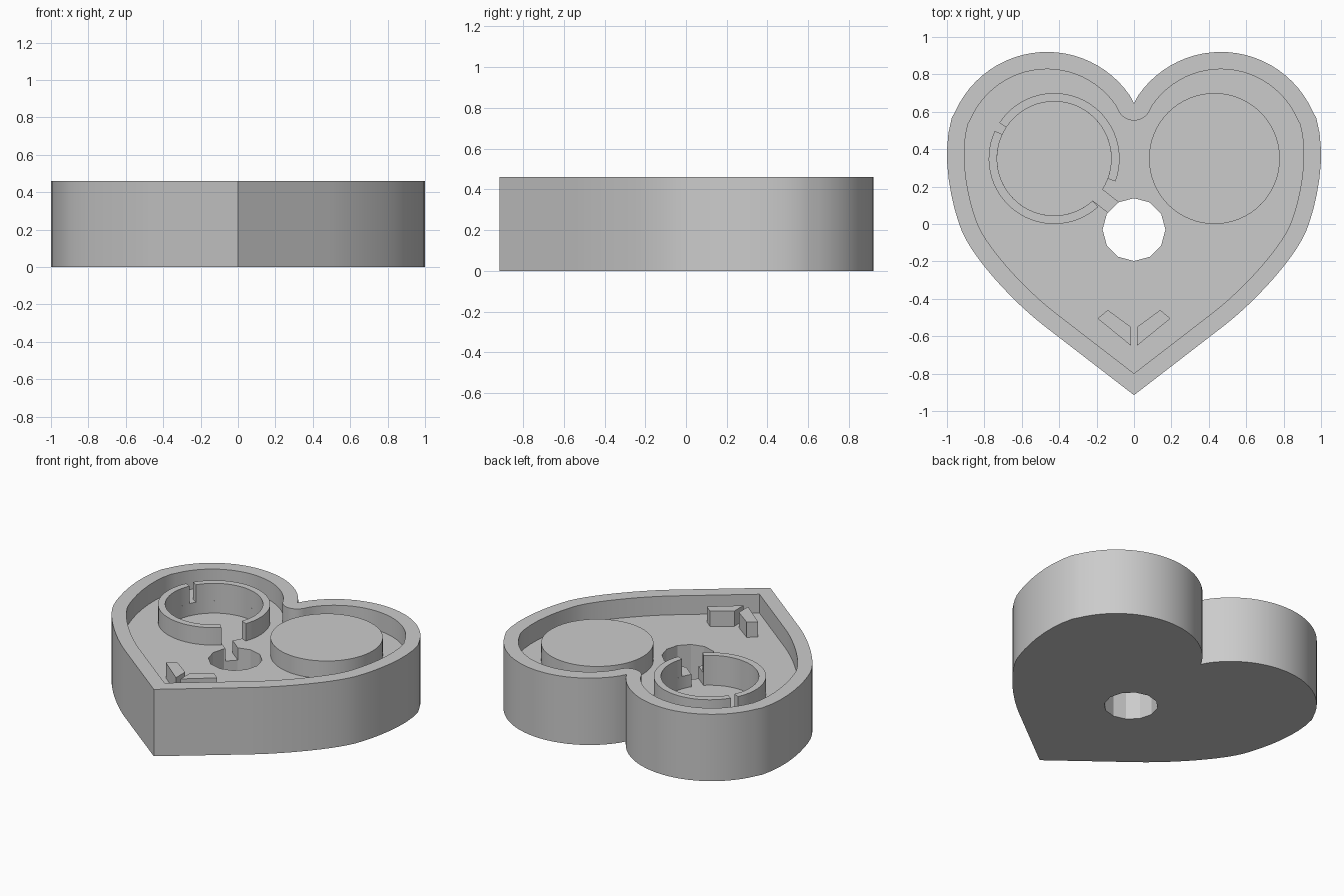
import bpy, bmesh, math
from mathutils import Vector
from mathutils.geometry import interpolate_bezier

HEIGHT, FLOOR, POCKET, PART_TOP = 0.46, 0.33, 0.245, 0.45
WALL = 0.092
RING, DISC, HOLE = (-0.427, 0.35), (0.43, 0.35), (0, -0.03)

old = bpy.data.objects.get("Cube")
if old:
    bpy.data.objects.remove(old, do_unlink=True)

grey = bpy.data.materials.new("plain grey")
grey.use_nodes = True
grey.diffuse_color = (0.6, 0.6, 0.6, 1)
grey.node_tree.nodes["Principled BSDF"].inputs["Base Color"].default_value = grey.diffuse_color


def prism(name, outline, z0, z1):
    """Extrude a closed 2D outline from z0 to z1."""
    bm = bmesh.new()
    base = bm.faces.new([bm.verts.new((p[0], p[1], z0)) for p in outline])
    top = bmesh.ops.extrude_face_region(bm, geom=[base])["geom"]
    bmesh.ops.translate(bm, vec=(0, 0, z1 - z0),
                        verts=[v for v in top if isinstance(v, bmesh.types.BMVert)])
    bmesh.ops.recalc_face_normals(bm, faces=bm.faces)
    mesh = bpy.data.meshes.new(name)
    bm.to_mesh(mesh)
    bm.free()
    mesh.materials.append(grey)
    obj = bpy.data.objects.new(name, mesh)
    bpy.context.collection.objects.link(obj)
    return obj


def arc(center, radius, start, end, steps):
    """Points on an arc, angles in degrees, both ends included."""
    angles = [math.radians(start + (end - start) * i / steps) for i in range(steps + 1)]
    return [Vector((center[0] + radius * math.cos(a), center[1] + radius * math.sin(a)))
            for a in angles]


def circle(center, radius, sides):
    return arc(center, radius, 90, 450, sides)[:-1]


def select_only(obj):
    bpy.ops.object.select_all(action='DESELECT')
    obj.select_set(True)
    bpy.context.view_layer.objects.active = obj


def cut(obj, cutter):
    mod = obj.modifiers.new("cut", 'BOOLEAN')
    mod.operation, mod.solver, mod.object = 'DIFFERENCE', 'EXACT', cutter
    select_only(obj)
    bpy.ops.object.modifier_apply(modifier=mod.name)
    bpy.data.objects.remove(cutter, do_unlink=True)


def bezier(a, b, c, d, count):
    pts = interpolate_bezier(*[Vector((*p, 0)) for p in (a, b, c, d)], count)
    return [p.xy for p in pts]


def mirrored(half):
    """Close a half outline whose first and last points lie on x = 0."""
    return half + [Vector((-p.x, p.y)) for p in reversed(half[1:-1])]


# Half heart, from the bottom tip round to the notch
lobe = Vector((0.465, 0.383))
shoulder, notch = Vector((0.975, 0.565)), Vector((0, 0.645))
start = math.degrees(math.atan2(*(shoulder - lobe).yx))
end = math.degrees(math.atan2(*(notch - lobe).yx))
half = [Vector((0, -0.915))]
half += bezier((0.48, -0.545), (0.63, -0.43), (0.85, -0.2), (0.92, -0.04), 12)
half += bezier((0.92, -0.04), (0.975, 0.1), (1.035, 0.36), shoulder, 9)[1:]
half += arc(lobe, 0.537, start, end, 26)[1:-1] + [notch]


# Inner wall line: constant offset, rounded around the notch
def inward(a, b):
    d = (b - a).normalized()
    return Vector((-d.y, d.x))


inner = []
for i, p in enumerate(half[:-1]):
    after = inward(p, half[i + 1])
    before = inward(half[i - 1], p) if i else Vector((-after.x, after.y))
    bisector = (before + after).normalized()
    inner.append(p + bisector * (WALL / bisector.dot(after)))
n = inward(half[-2], notch)
inner += arc(notch, WALL, math.degrees(math.atan2(n.y, n.x)), -90, 6)
inner[0].x = inner[-1].x = 0

# Heart tray with recess, through hole, round pocket and wire channel
tray = prism("heart_tray", mirrored(half), 0, HEIGHT)
cut(tray, prism("recess_cutter", mirrored(inner), FLOOR, 0.6))
cut(tray, prism("hole_cutter", circle(HOLE, 0.168, 12), -0.1, 0.6))
cut(tray, prism("pocket_cutter", circle(RING, 0.305, 64), POCKET, 0.6))
channel = [(-0.21, 0.216), (-0.26, 0.156), (-0.10, 0.031), (-0.04, 0.083)]
cut(tray, prism("channel_cutter", channel, POCKET, 0.6))

# Split ring around the pocket
parts = [tray]
for name, a, b in (("ring_upper", -20.5, 147), ("ring_lower", 155, 312.4)):
    outline = arc(RING, 0.35, a, b, 30) + arc(RING, 0.305, b, a, 30)
    parts.append(prism(name, outline, FLOOR, PART_TOP))

# Raised disc
parts.append(prism("raised_disc", circle(DISC, 0.35, 64), FLOOR, PART_TOP))

# Two angled blocks near the tip
block = [(0.017, -0.65), (0.195, -0.505), (0.14, -0.46), (0.017, -0.55)]
for name, s in (("left_block", 1), ("right_block", -1)):
    parts.append(prism(name, [(s * x, y) for x, y in block], FLOOR, 0.435))

for part in parts:
    select_only(part)
    bpy.ops.object.shade_smooth_by_angle(angle=math.radians(20))
